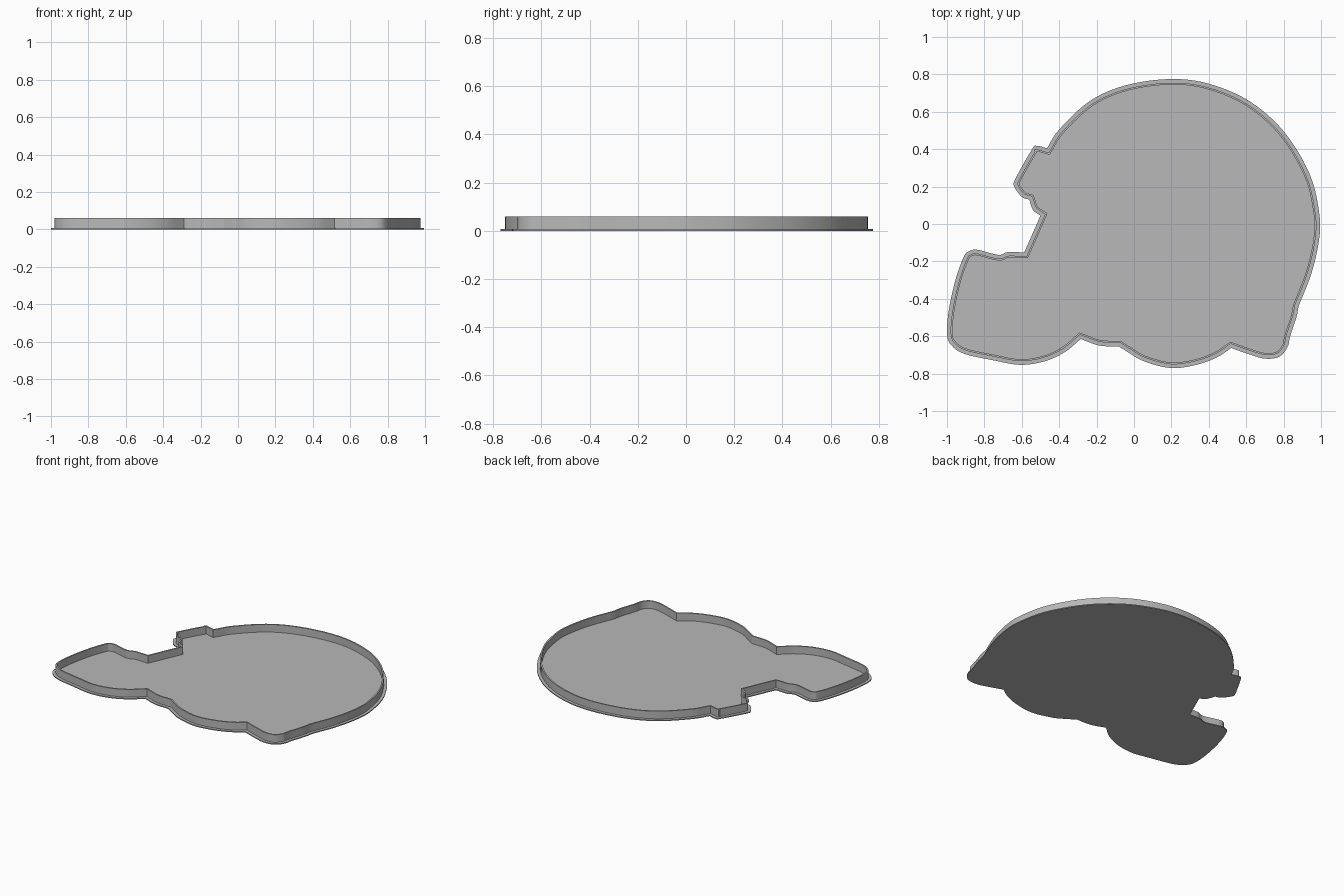
import bpy
import bmesh
import math
from mathutils import Vector

cube = bpy.data.objects.get("Cube")
if cube:
    bpy.data.objects.remove(cube, do_unlink=True)

BASE_HEIGHT = 0.007
WALL_HEIGHT = 0.06
RIM_WIDTH = 0.02
WALL_WIDTH = 0.01
STEPS = 5

# One plain grey for the whole tray
grey = bpy.data.materials.new("plain grey")
grey.use_nodes = True
colour = (0.48, 0.48, 0.48, 1)
grey.diffuse_color = colour
grey.node_tree.nodes["Principled BSDF"].inputs["Base Color"].default_value = colour

# Outline runs clockwise; each run starts at a sharp corner and curves to the next
runs = [
    # dome, rear edge and back foot
    [(-.465, .405), (-.4, .505), (-.24, .655), (-.05, .74), (.19, .775), (.4, .75),
     (.62, .655), (.805, .49), (.94, .265), (.99, .06), (.99, -.08), (.95, -.26), (.88, -.44)],
    [(.88, -.44), (.868, -.5), (.835, -.6), (.82, -.66), (.775, -.71), (.7, -.72), (.61, -.695)],
    # belly
    [(.52, -.663), (.44, -.715), (.325, -.755), (.195, -.77), (.055, -.735), (-.025, -.69)],
    [(-.08, -.655), (-.185, -.65)],
    # front foot and upright toe
    [(-.285, -.615), (-.37, -.685), (-.48, -.735), (-.61, -.753), (-.745, -.73),
     (-.905, -.695), (-.975, -.65), (-1, -.59), (-.99, -.46), (-.955, -.3), (-.91, -.175),
     (-.88, -.145), (-.835, -.138), (-.725, -.165), (-.675, -.15)],
    # straight leg, then the small side lobe
    [(-.587, -.152)],
    [(-.5, .045), (-.54, .075)],
    [(-.56, .13), (-.6, .145), (-.64, .2), (-.635, .24), (-.545, .4), (-.52, .418)],
]


def smooth_run(points):
    """Catmull-Rom curve through the points, without the last one."""
    pts = [Vector(p) for p in points]
    if len(pts) == 2:
        return pts[:1]
    padded = [2 * pts[0] - pts[1]] + pts + [2 * pts[-1] - pts[-2]]
    result = []
    for a, b, c, d in zip(padded, padded[1:], padded[2:], padded[3:]):
        for i in range(STEPS):
            t = i / STEPS
            result.append(b + (c - a) * t / 2
                          + (2 * a - 5 * b + 4 * c - d) * t * t / 2
                          + (3 * b - a - 3 * c + d) * t ** 3 / 2)
    return result


def inset(points, distance):
    """Mitred inward offset of a clockwise outline."""
    result = []
    for i, p in enumerate(points):
        before = (p - points[i - 1]).normalized()
        after = (points[(i + 1) % len(points)] - p).normalized()
        n1, n2 = Vector((before.y, -before.x)), Vector((after.y, -after.x))
        result.append(p + (n1 + n2) * distance / max(1 + n1.dot(n2), 0.4))
    return result


def add_loop(bm, points, z):
    return [bm.verts.new((p.x, p.y, z)) for p in points]


def bridge(bm, first, second):
    for i in range(len(first)):
        bm.faces.new((first[i - 1], first[i], second[i], second[i - 1]))


def finish(bm, name):
    bmesh.ops.recalc_face_normals(bm, faces=bm.faces[:])
    mesh = bpy.data.meshes.new(name)
    bm.to_mesh(mesh)
    bm.free()
    mesh.materials.append(grey)
    obj = bpy.data.objects.new(name, mesh)
    bpy.context.collection.objects.link(obj)
    bpy.ops.object.select_all(action="DESELECT")
    obj.select_set(True)
    bpy.context.view_layer.objects.active = obj
    bpy.ops.object.shade_smooth_by_angle(angle=math.radians(30))


outline = []
for run, following in zip(runs, runs[1:] + runs[:1]):
    joined = run if run[-1] == following[0] else run + following[:1]
    outline += smooth_run(joined)

# Thin base plate
bm = bmesh.new()
bottom = add_loop(bm, outline, 0)
top = add_loop(bm, outline, BASE_HEIGHT)
bridge(bm, bottom, top)
bm.faces.new(bottom)
bm.faces.new(top)
finish(bm, "base_plate")

# Upright wall set in from the plate edge
bm = bmesh.new()
outer = inset(outline, RIM_WIDTH)
inner = inset(outline, RIM_WIDTH + WALL_WIDTH)
loops = [add_loop(bm, path, z) for path, z in (
    (outer, BASE_HEIGHT / 2), (outer, WALL_HEIGHT),
    (inner, WALL_HEIGHT), (inner, BASE_HEIGHT / 2))]
for i in range(len(loops)):
    bridge(bm, loops[i - 1], loops[i])
finish(bm, "outline_wall")
